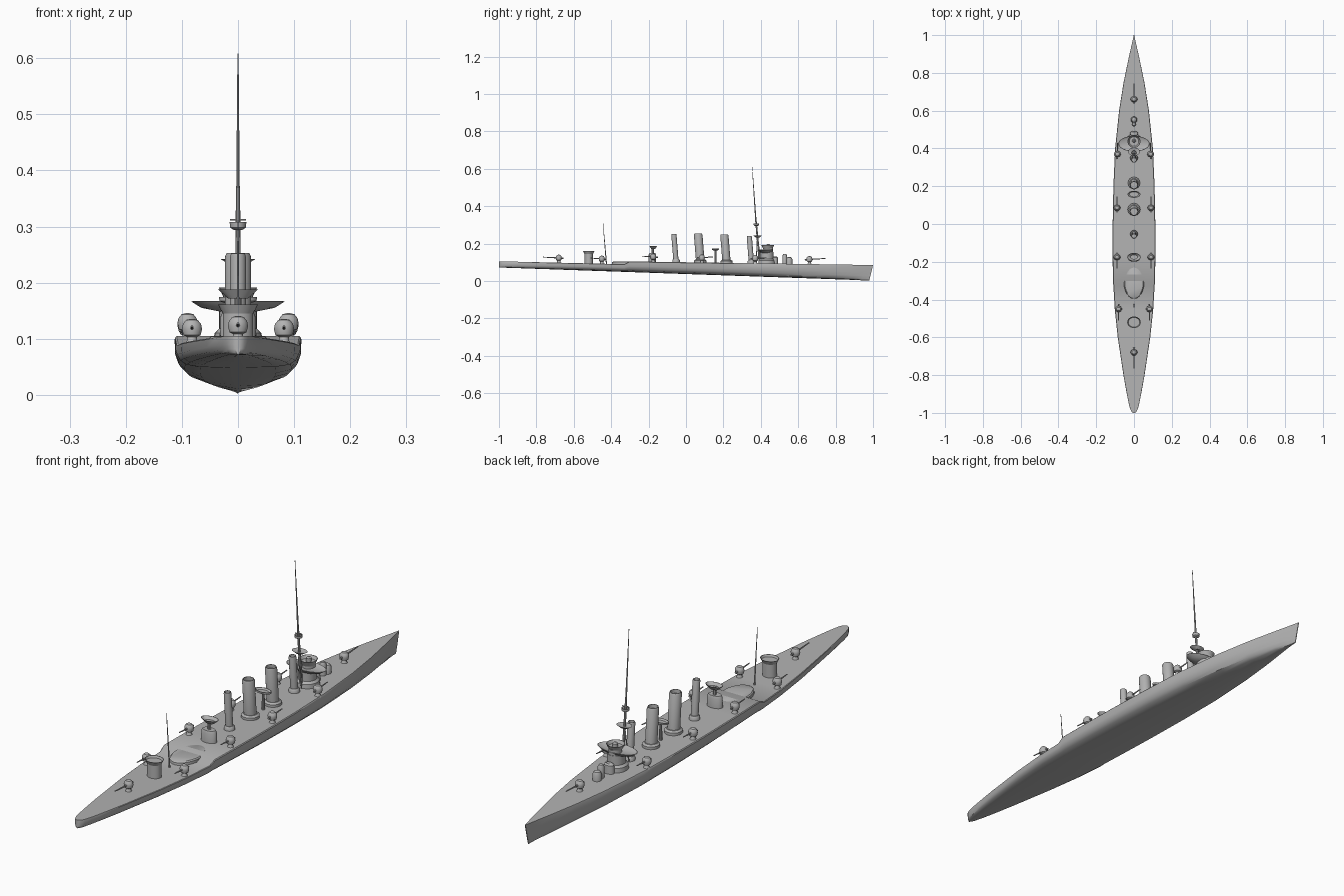
import bpy, bmesh, math
from mathutils import Vector

cube = bpy.data.objects.get("Cube")
if cube:
    bpy.data.objects.remove(cube, do_unlink=True)

grey = bpy.data.materials.new("warship grey")
grey.use_nodes = True
grey.diffuse_color = (0.45, 0.45, 0.45, 1)
grey.node_tree.nodes["Principled BSDF"].inputs["Base Color"].default_value = grey.diffuse_color


def finish(name, bm, angle=35):
    """Turn a bmesh into a shaded, grey object."""
    bmesh.ops.remove_doubles(bm, verts=bm.verts, dist=0.00005)
    bmesh.ops.recalc_face_normals(bm, faces=bm.faces)
    mesh = bpy.data.meshes.new(name)
    bm.to_mesh(mesh)
    bm.free()
    mesh.materials.append(grey)
    ob = bpy.data.objects.new(name, mesh)
    bpy.context.collection.objects.link(ob)
    bpy.ops.object.select_all(action="DESELECT")
    ob.select_set(True)
    bpy.context.view_layer.objects.active = ob
    bpy.ops.object.shade_smooth_by_angle(angle=math.radians(angle))
    return ob


def loft(bm, rings):
    """Skin closed rings of points and cap both ends."""
    rows = [[bm.verts.new(p) for p in ring] for ring in rings]
    n = len(rows[0])
    for a, b in zip(rows, rows[1:]):
        for i in range(n):
            bm.faces.new((a[i], a[(i + 1) % n], b[(i + 1) % n], b[i]))
    bm.faces.new(rows[0][::-1])
    bm.faces.new(rows[-1])


def turned(name, x, y, profile, sx=1, sy=1, rake=0, sides=24):
    """Stack of elliptical rings (radius, z); rake shifts y with height."""
    bm = bmesh.new()
    base = profile[0][1]
    turn = [2 * math.pi * i / sides for i in range(sides)]
    loft(bm, [[(x + r * sx * math.cos(t), y + r * sy * math.sin(t) + rake * (z - base), z)
               for t in turn] for r, z in profile])
    return finish(name, bm)


def rod(name, start, end, r0, r1, sides=8):
    """Tapered rod between two points."""
    bm = bmesh.new()
    a, b = Vector(start), Vector(end)
    d = b - a
    bmesh.ops.create_cone(bm, cap_ends=True, segments=sides, radius1=r0, radius2=r1, depth=d.length)
    bm.transform(d.to_track_quat("Z", "Y").to_matrix().to_4x4())
    bmesh.ops.translate(bm, verts=bm.verts, vec=(a + b) / 2)
    return finish(name, bm)


def deck(y):
    """Deck height, with the break between upper and lower deck."""
    return 0.1 - 0.015 * y if y > -0.31 else 0.082 - 0.023 * y


# Hull: stations of length and half breadth, lofted with a rounded bilge
stations = [(-1, 0.004), (-0.995, 0.012), (-0.98, 0.02), (-0.95, 0.028), (-0.9, 0.038),
            (-0.8, 0.056), (-0.6, 0.086), (-0.45, 0.102), (-0.33, 0.109), (-0.3, 0.112),
            (-0.15, 0.113), (0, 0.113), (0.2, 0.109), (0.4, 0.1), (0.6, 0.079),
            (0.75, 0.055), (0.88, 0.028), (0.96, 0.01), (1, 0.0015)]
section = [(0.6, 0.03), (0.84, 0.13), (0.94, 0.3), (0.99, 0.55), (1, 0.95), (0.975, 1)]
rings = []
for y, w in stations:
    low, top = 0.037 - 0.035 * y, deck(y)
    h = top - low
    half = [(w * u, low + h * v) for u, v in section]
    pts = [(0, low)] + half + [(0, top)] + [(-x, z) for x, z in reversed(half)]
    # the stem rakes back a little towards the keel
    rings.append([(x, y - (0.02 * (1 - (z - low) / h) if y > 0.9 else 0), z) for x, z in pts])
bm = bmesh.new()
loft(bm, rings)
finish("hull", bm)

# Rounded tongue of the upper deck
turned("deck_tongue", 0, -0.31, [(0.054, 0.085), (0.053, 0.1), (0.049, 0.104)], sy=1.6)


def gun(name, x, y, aim, length):
    """Pedestal, rounded shield and barrel; aim is +1 forward, -1 aft."""
    z = deck(y)
    turned(name + "_pedestal", x, y, [(0.014, z - 0.003), (0.009, z + 0.004), (0.008, z + 0.02)], sides=12)
    turned(name + "_shield", x, y, [(0.008, z + 0.01), (0.016, z + 0.014), (0.019, z + 0.025),
                                    (0.017, z + 0.034), (0.011, z + 0.041), (0.003, z + 0.043)],
           sx=0.95, sy=0.85, sides=16)
    rod(name + "_barrel", (x, y - aim * 0.025, z + 0.024), (x, y + aim * length, z + 0.03), 0.004, 0.002)


gun("bow_gun", 0, 0.66, 1, 0.085)
gun("stern_gun", 0, -0.68, -1, 0.085)
for side, label in ((1, "left"), (-1, "right")):
    for i, (x, y, aim) in enumerate([(0.088, 0.37, 1), (0.09, 0.085, 1), (0.09, -0.175, -1), (0.082, -0.45, -1)]):
        gun(f"{label}_gun_{i + 1}", side * x, y, aim, 0.06)

# Funnels: slim outer pair, broad inner pair, each on a collar
for i, (y, r, top) in enumerate([(-0.053, 0.014, 0.252), (0.077, 0.023, 0.253), (0.217, 0.022, 0.248), (0.35, 0.014, 0.24)]):
    z = deck(y)
    turned(f"funnel_collar_{i + 1}", 0, y, [(r * 1.45, z - 0.004), (r * 1.45, z + 0.01), (r * 1.15, z + 0.016)])
    turned(f"funnel_{i + 1}", 0, y, [(r, z), (r, top - 0.006), (r * 0.88, top), (r * 0.8, top), (r * 0.8, top - 0.015)],
           rake=-0.08)

# Bridge: body, swept wings, wheelhouse and upper rail
turned("bridge_body", 0, 0.432, [(0.044, 0.09), (0.042, 0.11), (0.034, 0.118), (0.034, 0.155)], sy=1.05)
turned("bridge_wings", 0, 0.425, [(0.035, 0.149), (0.065, 0.155), (0.083, 0.166), (0.081, 0.167), (0.06, 0.16)], sy=0.5)
turned("wheelhouse", 0, 0.44, [(0.024, 0.155), (0.024, 0.175)], sy=1.1)
turned("upper_bridge", 0, 0.437, [(0.024, 0.17), (0.034, 0.191), (0.032, 0.191), (0.025, 0.18)])
turned("bridge_rangefinder", 0, 0.44, [(0.01, 0.18), (0.01, 0.193), (0.004, 0.198)], sides=12)
turned("bridge_front", 0, 0.478, [(0.022, 0.088), (0.02, 0.125), (0.012, 0.13)], sy=0.7)

# Conning tower and hatch ahead of the bridge
turned("conning_tower", 0, 0.528, [(0.012, 0.088), (0.012, 0.135), (0.008, 0.143), (0.003, 0.145)], sides=16)
turned("forward_hatch", 0, 0.552, [(0.017, 0.088), (0.017, 0.115), (0.012, 0.125), (0.004, 0.129)], sides=16)

# Foremast with platforms
rod("foremast_lower", (0, 0.395, 0.09), (0, 0.373, 0.33), 0.006, 0.004)
rod("foremast_upper", (0, 0.373, 0.33), (0, 0.354, 0.608), 0.0035, 0.001)
turned("searchlight_platform", 0, 0.383, [(0.015, 0.232), (0.031, 0.242), (0.029, 0.242), (0.016, 0.237)], sy=0.7)
turned("crows_nest", 0, 0.376, [(0.008, 0.294), (0.014, 0.298), (0.015, 0.308), (0.013, 0.308), (0.01, 0.3)], sides=16)
rod("foremast_yard", (-0.014, 0.375, 0.312), (0.014, 0.375, 0.312), 0.0015, 0.0015)
for s, label in ((1, "left"), (-1, "right")):
    rod(f"foremast_{label}_leg", (s * 0.014, 0.375, 0.1), (0, 0.381, 0.235), 0.0025, 0.002)

# Mainmast
rod("mainmast", (0, -0.425, 0.088), (0, -0.444, 0.312), 0.003, 0.001)

# Platform between the broad funnels
turned("midship_platform", 0, 0.157, [(0.022, 0.163), (0.033, 0.167), (0.034, 0.174), (0.031, 0.174), (0.024, 0.168)], sy=0.55)
rod("midship_platform_post", (0, 0.157, 0.095), (0, 0.157, 0.168), 0.006, 0.005)

# After control position on the upper deck
turned("after_control_house", 0, -0.18, [(0.032, 0.1), (0.031, 0.14), (0.026, 0.149)], sy=0.62)
rod("after_control_post", (0, -0.178, 0.145), (0, -0.178, 0.18), 0.007, 0.006)
turned("after_control_platform", 0, -0.175, [(0.018, 0.172), (0.036, 0.188), (0.034, 0.188), (0.02, 0.178)], sy=0.6)

# Round deckhouse near the stern
turned("stern_deckhouse", 0, -0.52, [(0.027, 0.088), (0.027, 0.145)], sy=0.85)
turned("stern_deckhouse_top", 0, -0.52, [(0.027, 0.145), (0.036, 0.161), (0.034, 0.161), (0.03, 0.153)], sy=0.85)
